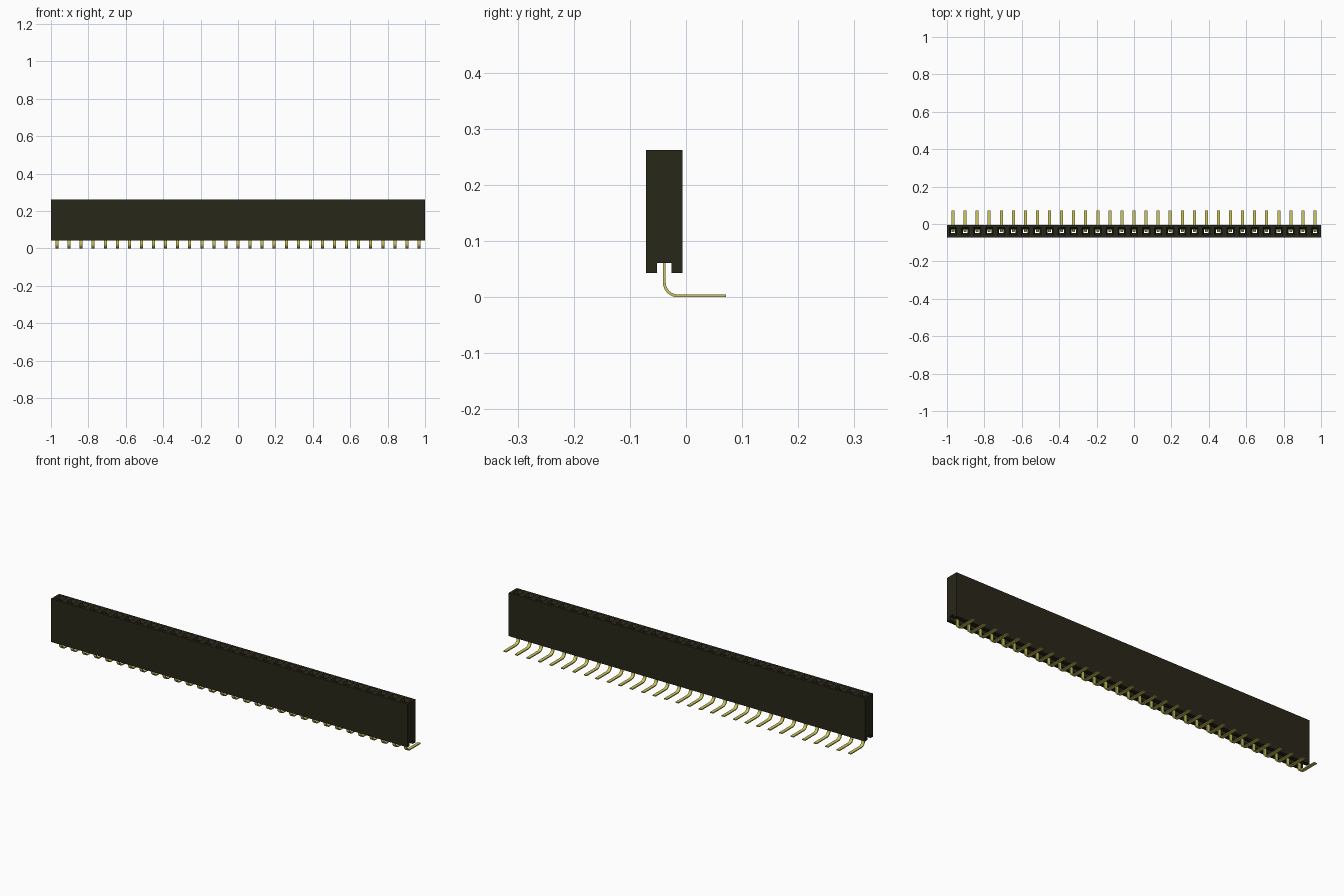
import bpy, bmesh, math
from mathutils import Vector

if "Cube" in bpy.data.objects:
    bpy.data.objects.remove(bpy.data.objects["Cube"], do_unlink=True)

COUNT = 31
PITCH = 2 / COUNT
FIRST = -1 + PITCH / 2
MID = -0.0387                     # centre line of the housing in y
HALF, SLOT = 0.0325, 0.013
BOTTOM, CEILING, TOP = 0.043, 0.061, 0.262


def material(name, colour):
    m = bpy.data.materials.new(name)
    m.use_nodes = True
    m.diffuse_color = (*colour, 1)
    m.node_tree.nodes["Principled BSDF"].inputs["Base Color"].default_value = (*colour, 1)
    return m


black = material("black plastic", (0.022, 0.020, 0.010))
gold = material("bright gold", (0.60, 0.56, 0.11))


def finish(bm, name, mat):
    bmesh.ops.remove_doubles(bm, verts=bm.verts, dist=0.00002)
    bmesh.ops.recalc_face_normals(bm, faces=bm.faces)
    mesh = bpy.data.meshes.new(name)
    bm.to_mesh(mesh)
    bm.free()
    mesh.materials.append(mat)
    ob = bpy.data.objects.new(name, mesh)
    bpy.context.collection.objects.link(ob)
    return ob


# Housing: socket cells with a tapered mouth, a through hole and the slot ceiling
bm = bmesh.new()
rings = [(PITCH / 2, HALF, TOP), (0.020, 0.020, TOP), (0.012, 0.010, TOP - 0.014),
         (0.012, 0.010, CEILING), (PITCH / 2, SLOT, CEILING)]
for i in range(COUNT):
    cx = FIRST + i * PITCH
    loops = []
    for hx, hy, z in rings:
        loops.append([bm.verts.new((cx + sx * hx, MID + sy * hy, z))
                      for sx, sy in ((-1, -1), (1, -1), (1, 1), (-1, 1))])
    for a, b in zip(loops, loops[1:]):
        for k in range(4):
            n = (k + 1) % 4
            bm.faces.new((a[k], a[n], b[n], b[k]))
    # slot walls, feet and outer sides of this cell
    wall = [(SLOT, CEILING), (SLOT, BOTTOM), (HALF, BOTTOM), (HALF, TOP)]
    for s in (-1, 1):
        left, right = [[bm.verts.new((cx + d * PITCH / 2, MID + s * y, z)) for y, z in wall]
                       for d in (-1, 1)]
        for k in range(3):
            bm.faces.new((left[k], right[k], right[k + 1], left[k + 1]))
# end caps
outline = [(-y, z) for y, z in wall] + [(y, z) for y, z in reversed(wall)]
for x in (-1, 1):
    bm.faces.new([bm.verts.new((x, MID + y, z)) for y, z in outline])
finish(bm, "housing", black)


def ribbon(bm, path, width, thick):
    """Flat strip that follows a path in the y-z plane."""
    pts = [Vector(p) for p in path]
    sections = []
    for i, p in enumerate(pts):
        t = (pts[min(i + 1, len(pts) - 1)] - pts[max(i - 1, 0)]).normalized()
        n = Vector((-t.y, t.x)) * thick / 2
        sections.append([bm.verts.new((sx * width / 2, p.x + sn * n.x, p.y + sn * n.y))
                         for sx, sn in ((-1, -1), (1, -1), (1, 1), (-1, 1))])
    for a, b in zip(sections, sections[1:]):
        for k in range(4):
            n = (k + 1) % 4
            bm.faces.new((a[k], a[n], b[n], b[k]))
    bm.faces.new(sections[0])
    bm.faces.new(sections[-1])


def row(bm, name):
    """Repeat a part once per socket."""
    ob = finish(bm, name, gold)
    ob.location.x = FIRST
    mod = ob.modifiers.new("row", "ARRAY")
    mod.count = COUNT
    mod.use_relative_offset = False
    mod.use_constant_offset = True
    mod.constant_offset_displace = (PITCH, 0, 0)
    bpy.ops.object.select_all(action="DESELECT")
    ob.select_set(True)
    bpy.context.view_layer.objects.active = ob
    bpy.ops.object.shade_smooth_by_angle(angle=math.radians(35))


# Bent solder tails
bm = bmesh.new()
radius, low = 0.024, 0.0025
path = [(MID, 0.075)]
for k in range(9):
    a = math.pi / 2 * k / 8
    path.append((MID + radius * (1 - math.cos(a)), low + radius * (1 - math.sin(a))))
path.append((0.071, low))
ribbon(bm, path, 0.016, 0.005)
row(bm, "solder_tails")

# Spring contacts inside the sockets, pinching together near the mouth
bm = bmesh.new()
for s in (-1, 1):
    ribbon(bm, [(MID, 0.072), (MID + s * 0.004, 0.085), (MID + s * 0.004, 0.13),
                (MID + s * 0.0015, 0.205), (MID + s * 0.004, 0.23)], 0.014, 0.002)
row(bm, "spring_contacts")
